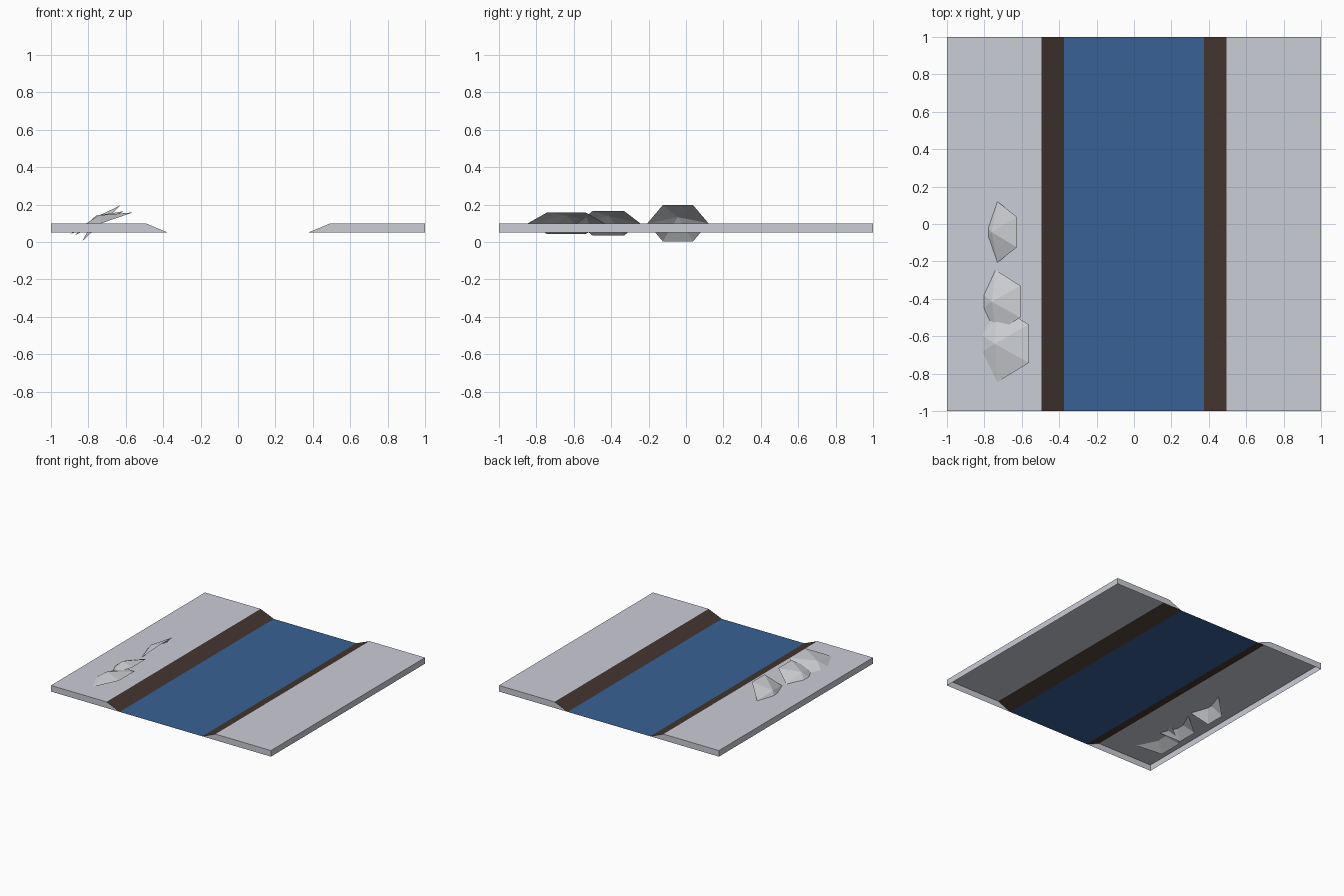
import bpy, bmesh, math
from mathutils import Matrix

cube = bpy.data.objects.get("Cube")
if cube:
    bpy.data.objects.remove(cube)


def material(name, colour):
    m = bpy.data.materials.new(name)
    m.use_nodes = True
    m.diffuse_color = (*colour, 1)
    m.node_tree.nodes["Principled BSDF"].inputs["Base Color"].default_value = (*colour, 1)
    return m


SNOW = material("pale grey snow", (0.60, 0.61, 0.67))
EARTH = material("dark brown earth", (0.055, 0.036, 0.030))
WATER = material("river blue", (0.040, 0.120, 0.300))
ROCK = material("light grey rock", (0.62, 0.63, 0.66))

TOP, LOW = 0.10, 0.05
EDGE, SHORE, BED = 1.0, 0.495, 0.375


def make(name, bm, mat):
    mesh = bpy.data.meshes.new(name)
    bm.to_mesh(mesh)
    bm.free()
    mesh.materials.append(mat)
    obj = bpy.data.objects.new(name, mesh)
    bpy.context.collection.objects.link(obj)
    return obj


def strip(name, profile, mat, caps=None):
    """Sweep an open x-z profile from front to back, with optional end walls."""
    bm = bmesh.new()
    rows = [[bm.verts.new((x, y, z)) for x, z in profile] for y in (-1, 1)]
    for i in range(len(profile) - 1):
        a, b = rows[0][i:i + 2]
        d, c = rows[1][i:i + 2]
        bm.faces.new((d, c, b, a))
    if caps:
        for y in (-1, 1):
            wall = [bm.verts.new((x, y, z)) for x, z in caps]
            bm.faces.new(wall if y > 0 else wall[::-1])
    # upward sheets face up, outer walls face outward
    for f in bm.faces:
        f.normal_update()
        c = f.calc_center_median()
        if f.normal.z < -0.1 or (abs(f.normal.z) < 0.1 and f.normal.dot(c) < 0):
            f.normal_flip()
    return make(name, bm, mat)


# Land shelves with thin outer walls, and the sloping banks
for side, s in (("left", 1), ("right", -1)):
    land = [(s * EDGE, LOW), (s * EDGE, TOP), (s * SHORE, TOP)]
    strip(side + "_land", land, SNOW, land + [(s * BED, LOW)])
    strip(side + "_bank", [(s * SHORE, TOP), (s * BED, LOW)], EARTH)

# River sheet
strip("river", [(-BED, LOW), (BED, LOW)], WATER)


# Open six-sided rock shells, tilted into the ground
def rock(name, x, y, z, radius, tilt, height):
    bm = bmesh.new()
    bmesh.ops.create_circle(bm, cap_ends=True, cap_tris=True, segments=6, radius=radius)
    if len(bm.verts) == 6:
        bmesh.ops.poke(bm, faces=bm.faces[:])
    for v in bm.verts:
        if v.co.length < radius / 2:
            v.co.z = height
    for f in bm.faces:
        f.normal_update()
        if f.normal.z < 0:
            f.normal_flip()
    place = Matrix.Translation((x, y, z)) @ Matrix.Rotation(math.radians(-tilt), 4, "Y")
    bm.transform(place)
    make(name, bm, ROCK)


rock("rock_back", -0.73, -0.043, 0.10, 0.163, 43, 0.045)
rock("rock_middle", -0.74, -0.415, 0.10, 0.170, 26, 0.045)
rock("rock_front", -0.73, -0.640, 0.10, 0.205, 19, 0.045)
